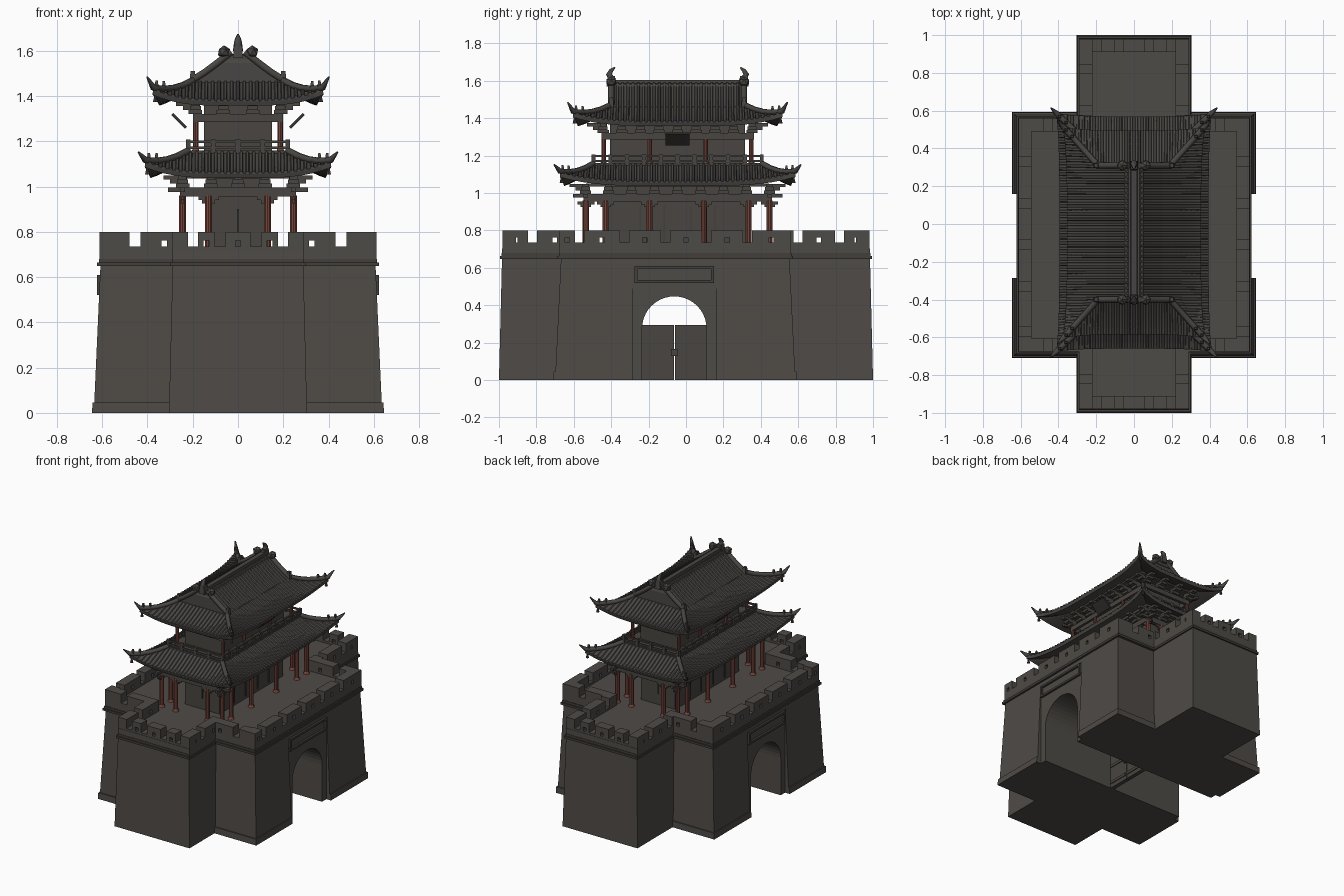
import bpy, bmesh
from math import copysign, cos, sin, pi
from mathutils import Vector, Matrix

cube = bpy.data.objects.get("Cube")
if cube:
    bpy.data.objects.remove(cube)
CY = -0.045          # tower centre along y
SIGNS = (-1, 1)


def material(name, rgb):
    m = bpy.data.materials.new(name)
    m.use_nodes = True
    m.diffuse_color = (*rgb, 1)
    m.node_tree.nodes["Principled BSDF"].inputs["Base Color"].default_value = (*rgb, 1)
    return m


stone = material("grey_stone", (.076, .069, .061))
trim = material("dark_stone", (.054, .049, .043))
tile = material("roof_tile", (.066, .062, .056))
wood = material("aged_wood", (.066, .060, .052))
red = material("red_paint", (.190, .062, .046))
plaque = material("dark_plaque", (.036, .033, .030))


def finish(name, bm, mat, recalc=True):
    if recalc:
        bmesh.ops.recalc_face_normals(bm, faces=bm.faces)
    me = bpy.data.meshes.new(name)
    bm.to_mesh(me)
    bm.free()
    me.materials.append(mat)
    ob = bpy.data.objects.new(name, me)
    bpy.context.scene.collection.objects.link(ob)
    return ob


def box(bm, x0, x1, y0, y1, z0, z1, inset=0):
    """Box whose top may be drawn in to give battered walls."""
    for v in bmesh.ops.create_cube(bm, size=1)["verts"]:
        top = v.co.z > 0
        k = inset if top else 0
        v.co = (x1 - k if v.co.x > 0 else x0 + k,
                y1 - k if v.co.y > 0 else y0 + k, z1 if top else z0)


def prism(bm, outline, x_low, batter):
    """Outline in y and z carried across x, narrowing with height."""
    ends = [[bm.verts.new((s * (x_low - batter * z), y, z)) for y, z in outline] for s in SIGNS]
    for e in ends:
        bm.faces.new(e)
    for i in range(len(outline)):
        j = (i + 1) % len(outline)
        bm.faces.new((ends[0][i], ends[0][j], ends[1][j], ends[1][i]))


def ring(bm, hx, hy, w, z0, z1):
    """Rectangular frame around the tower."""
    for s in SIGNS:
        box(bm, s * hx - w, s * hx + w, CY - hy - w, CY + hy + w, z0, z1)
        box(bm, w - hx, hx - w, CY + s * hy - w, CY + s * hy + w, z0, z1)


def tube(name, pts, radii, mat):
    cu = bpy.data.curves.new(name, "CURVE")
    cu.dimensions = "3D"
    cu.bevel_depth = 1
    cu.bevel_resolution = 1
    cu.use_fill_caps = True
    sp = cu.splines.new("POLY")
    sp.points.add(len(pts) - 1)
    for p, co, r in zip(sp.points, pts, radii):
        p.co = (*co, 1)
        p.radius = r
    cu.materials.append(mat)
    ob = bpy.data.objects.new(name, cu)
    bpy.context.scene.collection.objects.link(ob)


# Cross-shaped base: vaulted passage, battered piers, lintel and plinth
bm = bmesh.new()
arch = [(.1725 * cos(pi * i / 20) - .0625, .275 + .1725 * sin(pi * i / 20)) for i in range(21)]
prism(bm, [(.56, 0), (.11, 0)] + arch + [(-.235, 0), (-.68, 0), (-.66, .715), (.54, .715)], .607, 0)
finish("gate_passage", bm, stone)
bm = bmesh.new()
for inner, low, high in ((-.285, -.70, -.665), (.16, .585, .55)):
    prism(bm, [(inner, 0), (low, 0), (high, .72), (inner, .72)], .637, .045)
    prism(bm, [(inner, 0), (low * 1.013, 0), (low * 1.01, .045), (inner, .045)], .645, .05)
prism(bm, [(-.285, .615), (.16, .615), (.16, .72), (-.285, .72)], .637, .045)
box(bm, -.305, .305, -1, -.62, 0, .72, .018)
box(bm, -.305, .305, .50, 1, 0, .72, .018)
finish("battered_walls", bm, stone)

# Cornice under the parapet
bm = bmesh.new()
for z0, z1, k in ((.648, .664, 0), (.664, .68, .008)):
    box(bm, k - .622, .622 - k, k - .687, .572 - k, z0, z1)
    box(bm, k - .298, .298 - k, k - .994, .994 - k, z0, z1)
finish("cornice", bm, trim)

# Crenellated parapet with loopholes
bm = bmesh.new()


def parapet(along_x, a0, a1, f0, f1, gaps):
    def put(a, b, z0, z1):
        box(bm, *((a, b, f0, f1) if along_x else (f0, f1, a, b)), z0, z1)
    put(a0, a1, .66, .735)
    edges = [a0] + [e for g in gaps for e in (g - .024, g + .024)] + [a1]
    for a, b in zip(edges[::2], edges[1::2]):
        m = (a + b) / 2
        if b - a < .07:
            put(a, b, .735, .8)
            continue
        put(a, m - .012, .735, .8)
        put(m + .012, b, .735, .8)
        put(m - .012, m + .012, .762, .8)


for s in SIGNS:
    parapet(False, -.675, .56, *sorted((s * .612, s * .542)), [-.57, -.33, -.11, .11, .33])
    x = sorted((s * .29, s * .22))
    parapet(False, -.98, -.605, *x, [-.82])
    parapet(False, .49, .98, *x, [.60, .82])
    parapet(True, -.29, .29, *sorted((s * .98, s * .91)), [-.2, -.08, .08, .2])
    for y in (-.675, .49):
        parapet(True, *sorted((s * .22, s * .542)), y, y + .07, sorted([s * .455]))
finish("parapet", bm, stone)

# Plaque frames above the arches, and the low gate doors
bm = bmesh.new()
for s in SIGNS:
    x = sorted((s * .60, s * .622))
    for y0, y1, z0, z1 in ((-.275, .15, .595, .61), (-.275, .15, .52, .535),
                           (-.275, -.26, .52, .61), (.135, .15, .52, .61)):
        box(bm, *x, y0, y1, z0, z1)
finish("arch_plaque_frames", bm, trim)
bm = bmesh.new()
for y0, y1 in ((-.235, -.065), (-.06, .11)):
    box(bm, -.015, .015, y0, y1, 0, .295)
    for z in (.03, .16, .27):
        box(bm, -.021, .021, y0 + .006, y1 - .006, z, z + .02)
box(bm, -.03, .03, -.08, -.045, .13, .165)
finish("gate_doors", bm, wood)

# Tower walls, deck, beams, ceilings
bm = bmesh.new()
for hx, hy, z0, z1 in ((.14, .37, .71, 1.06), (.15, .36, 1.1, 1.4), (.225, .455, 1.1, 1.16),
                       (.27, .49, 1.035, 1.05), (.22, .43, 1.368, 1.38)):
    box(bm, -hx, hx, CY - hy, CY + hy, z0, z1)
ring(bm, .245, .492, .012, .955, .995)
ring(bm, .188, .398, .010, 1.285, 1.32)
for s in SIGNS:
    for y in (-.492, .492):                     # projecting beam ends
        box(bm, -.31, .31, CY + y - .01, CY + y + .01, .975, .995)
    box(bm, s * .245 - .01, s * .245 + .01, CY - .56, CY + .56, .975, .995)
finish("tower_body", bm, wood)

# Door seams on the tower walls
bm = bmesh.new()
for s in SIGNS:
    box(bm, -.004, .004, CY + s * .373 - .004, CY + s * .373 + .004, .80, .9)
    for y in (-.2, -.07, .07, .2):
        box(bm, s * .142 - .004, s * .142 + .004, CY + y - .004, CY + y + .004, .74, .93)
finish("door_seams", bm, trim)

# Columns with flared feet, and braces at their heads
columns, braces = bmesh.new(), bmesh.new()


def column(x, y, z0, z1, r):
    bmesh.ops.create_cone(columns, cap_ends=True, segments=10, radius1=r, radius2=r, depth=z1 - z0,
                          matrix=Matrix.Translation((x, y, (z0 + z1) / 2)))
    bmesh.ops.create_cone(columns, cap_ends=True, segments=10, radius1=r * 1.5, radius2=r, depth=.02,
                          matrix=Matrix.Translation((x, y, z0 + .01)))


for s in SIGNS:
    for y in (-.535, -.43, -.195, .095, .335, .447):
        column(s * .245, y, .715, .96, .016)
        for h, z in ((.045, .94), (.028, .925)):
            box(braces, s * .245 - .007, s * .245 + .007, y - h, y + h, z, z + .016)
    for x in (-.13, .13):
        column(x, CY + s * .492, .715, .96, .016)
        for h, z in ((.045, .94), (.028, .925)):
            box(braces, x - h, x + h, CY + s * .492 - .007, CY + s * .492 + .007, z, z + .016)
    for y in (-.395, -.15, .15, .395):
        column(s * .187, CY + y, 1.155, 1.29, .012)


# Stepped bracket sets carrying the eaves
def brackets(hx, hy, z, step, xs, ys):
    for s in SIGNS:
        for i, reach in enumerate((.025, .055, .085)):
            a, b = z + i * step, z + (i + 1) * step
            w = .03 - i * .006
            for x in xs:
                box(braces, x - w, x + w, *sorted((CY + s * (hy - .02), CY + s * (hy + reach))), a, b)
            for y in ys:
                box(braces, *sorted((s * (hx - .02), s * (hx + reach))), CY + y - w, CY + y + w, a, b)


brackets(.245, .492, .995, .018, (-.245, -.12, 0, .12, .245), [i * .123 for i in range(-4, 5)])
brackets(.188, .398, 1.32, .018, (-.188, -.065, .065, .188), [i * .0995 for i in range(-4, 5)])
finish("columns", columns, red)
finish("eave_brackets", braces, wood)

# Balcony railing
bm = bmesh.new()
ring(bm, .22, .45, .006, 1.192, 1.203)
ring(bm, .22, .45, .005, 1.165, 1.177)
for s in SIGNS:
    for i in range(-5, 6):
        box(bm, s * .22 - .01, s * .22 + .01, CY + i * .09 - .01, CY + i * .09 + .01, 1.15, 1.207)
    for i in range(-2, 3):
        box(bm, i * .11 - .01, i * .11 + .01, CY + s * .45 - .01, CY + s * .45 + .01, 1.15, 1.207)
finish("balcony_railing", bm, wood)

# Leaning name boards, left blank
bm = bmesh.new()
for s in SIGNS:
    bmesh.ops.create_cube(bm, size=1, matrix=Matrix.Translation((s * .26, CY, 1.29))
                          @ Matrix.Rotation(s * pi / 4, 4, "Y") @ Matrix.Diagonal((.014, .13, .085, 1)))
finish("name_boards", bm, plaque)


# Curved tiled roofs with upswept corners
def roof(name, outer, inner, flare, lift, tip, gable=()):
    def half(axis, t):
        return outer[axis] + (inner[axis] - outer[axis]) * t

    def surf(axis, sg, v, t):
        k = (1 - t) ** 2 * min(1, abs(v) / half(1 - axis, t)) ** 4
        a, d = v + copysign(flare * k, v), sg * (half(axis, t) + flare * k)
        z = outer[2] + (inner[2] - outer[2]) * t ** 1.2 + lift * k
        return Vector((d, a + CY, z) if axis == 0 else (a, d + CY, z))

    shell, ribs = bmesh.new(), bmesh.new()
    for axis in (0, 1):
        l0, l1 = half(1 - axis, 0), half(1 - axis, 1)
        side = Vector((0, 1, 0) if axis == 0 else (1, 0, 0))
        for sg in SIGNS:
            rows = [[shell.verts.new(surf(axis, sg, u / 10 * half(1 - axis, j / 6), j / 6))
                     for u in range(-10, 11)] for j in range(7)]
            for a, b in zip(rows, rows[1:]):
                for i in range(20):
                    shell.faces.new((a[i], a[i + 1], b[i + 1], b[i]))
            n = int(2 * l0 / .028)
            for i in range(n):
                v = (i + .5 - n / 2) * .028
                top = min(1, (l0 - abs(v)) / (l0 - l1))
                path = [surf(axis, sg, v, top * j / 5) for j in range(6)]
                if axis == 0 and abs(v) < inner[1]:
                    path += [Vector((sg * x, CY + v, z)) for x, z in gable]
                strip = [[ribs.verts.new(p + side * o + Vector((0, 0, h)))
                          for o, h in ((-.010, -.004), (-.005, .007), (.005, .007), (.010, -.004))]
                         for p in path]
                for a, b in zip(strip, strip[1:]):
                    for q in range(4):
                        ribs.faces.new((a[q], a[(q + 1) % 4], b[(q + 1) % 4], b[q]))
                ribs.faces.new(strip[0])
                ribs.faces.new(strip[-1])
    bmesh.ops.remove_doubles(shell, verts=shell.verts, dist=.0005)
    shell.normal_update()
    for f in shell.faces:
        if f.normal.z < 0:
            f.normal_flip()
    solid = finish(name + "_shell", shell, tile, False).modifiers.new("thickness", "SOLIDIFY")
    solid.thickness = .024
    solid.offset = -1
    finish(name + "_tiles", ribs, tile)
    # hip ridges, corner horns, small beasts and bells
    bells = bmesh.new()
    for sx in SIGNS:
        for sy in SIGNS:
            pts = [surf(0, sx, sy * half(1, t), t) + Vector((0, 0, .008)) for t in (1, .75, .5, .25, .08, 0)]
            pts.append(Vector((sx * tip[0], CY + sy * tip[1], tip[2])))
            tube(name + "_hip", pts, (.016, .016, .016, .016, .016, .015, .004), tile)
            for p in pts[3:5]:
                box(bells, p.x - .01, p.x + .01, p.y - .01, p.y + .01, p.z, p.z + .034, .005)
            p = pts[5]
            bmesh.ops.create_cone(bells, cap_ends=True, segments=8, radius1=.011, radius2=.004, depth=.03,
                                  matrix=Matrix.Translation((p.x - sx * .01, p.y - sy * .01, p.z - .05)))
    finish(name + "_beasts_and_bells", bells, tile)


roof("lower_roof", (.395, .615, 1.06), (.22, .45, 1.15), .015, .05, (.44, .66, 1.152))
slope = [(.2, 1.462), (.15, 1.493), (.1, 1.53), (.03, 1.585)]
roof("upper_roof", (.355, .54, 1.38), (.2, .365, 1.46), .02, .05, (.402, .587, 1.485), slope)

# Gable of the upper roof
bm = bmesh.new()
outline = [(-.2, 1.42)] + [(-x, z) for x, z in slope] + [(x, z) for x, z in slope[::-1]] + [(.2, 1.42)]
ends = [[bm.verts.new((x, CY + s * .36, z)) for x, z in outline] for s in SIGNS]
for e in ends:
    bm.faces.new(e)
for i in range(len(outline)):
    j = (i + 1) % len(outline)
    bm.faces.new((ends[0][i], ends[0][j], ends[1][j], ends[1][i]))
finish("gable_roof", bm, tile)

# Main ridge, verge ridges and finials
bm = bmesh.new()
box(bm, -.06, .06, CY - .365, CY + .365, 1.545, 1.582, .012)
box(bm, -.02, .02, CY - .365, CY + .365, 1.575, 1.605, .004)
for s in SIGNS:
    y = CY + s * .355
    box(bm, -.022, .022, y - .024, y + .024, 1.57, 1.625, .004)
    for sx in SIGNS:
        bmesh.ops.create_icosphere(bm, subdivisions=1, radius=.03, matrix=Matrix.Translation((sx * .062, y, 1.594)))
        tube("verge_ridge", [(sx * x, y, z + .01) for x, z in slope], (.017,) * 4, tile)
        box(bm, sx * .2 - .014, sx * .2 + .014, y - .014, y + .014, 1.46, 1.51, .004)
    tube("ridge_finial", [(0, y - s * .01, 1.60), (0, y + s * .012, 1.635), (0, y, 1.655), (0, y - s * .02, 1.672)],
         (.022, .018, .013, .004), tile)
finish("main_ridge", bm, tile)
